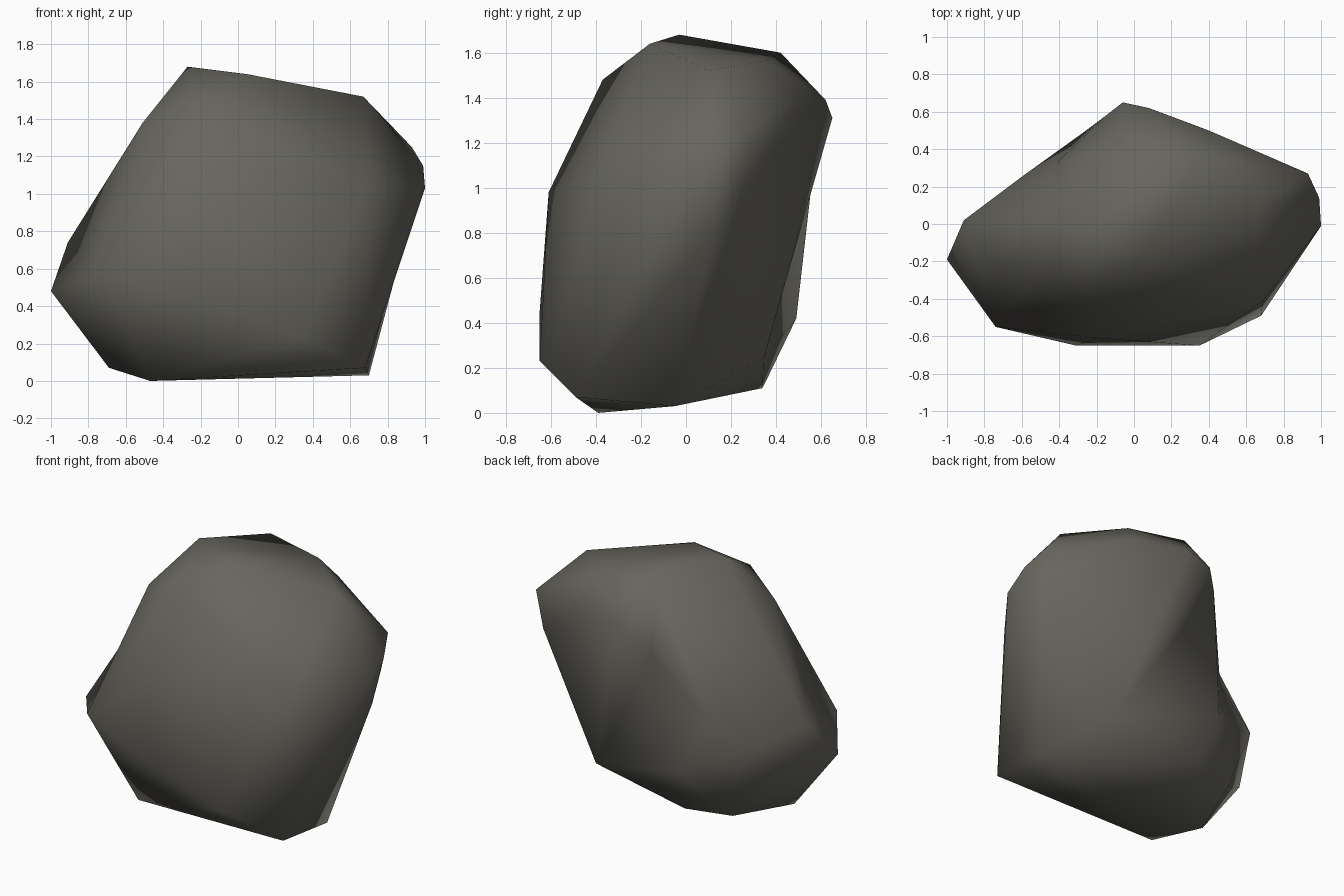
import bpy, bmesh
from mathutils import Vector

# corner points of the boulder
corners = [
    # crown
    (-.27, -.03, 1.68), (.05, -.16, 1.64), (.67, .10, 1.52), (-.05, .42, 1.60),
    (-.22, -.37, 1.48), (.35, .36, 1.565),
    # front
    (.69, -.41, 1.05), (-.20, -.61, .98), (-.31, -.65, .45), (.35, -.65, .23),
    # right
    (.93, .27, 1.25), (.99, .14, 1.15), (1.0, -.01, 1.03),
    # back
    (.08, .62, 1.39), (-.06, .65, 1.31), (.40, .50, 1.40),
    (-.27, .49, .42), (.43, .345, .24),
    # left lobe
    (-1.0, -.19, .48), (-.74, -.55, .57),
    # underside
    (-.69, -.17, .07), (-.47, -.39, 0), (.68, -.49, .07), (.70, -.05, .03),
    (-.23, .34, .11), (-.53, .26, .11),
]
# hollows: (position while wrapping, final sunken position)
hollows = [
    # above the lobe, and the lobe's upper ridge
    ((-.86, -.20, .96), (-.71, -.24, .86)),
    ((-.60, .45, 1.0), (-.41, .33, .75)),
    ((-.55, -.25, 1.40), (-.51, -.22, 1.38)),
    ((-1.06, -.05, .80), (-.91, .02, .74)),
    ((-.64, .33, .55), (-.59, .26, .55)),
    # under the right-hand overhang
    ((.96, .27, 1.0), (.89, .25, .99)),
    ((.97, .13, .82), (.91, .13, .82)),
    # under the back ridge
    ((-.20, .66, 1.18), (-.15, .58, 1.21)),
]

# wrap a hull round all points, then sink the hollows
bm = bmesh.new()
for c in corners:
    bm.verts.new(c)
sink = [(bm.verts.new(a), Vector(b)) for a, b in hollows]
bmesh.ops.convex_hull(bm, input=bm.verts[:])
for v, target in sink:
    if v.is_valid:
        v.co = target
loose = [v for v in bm.verts if not v.link_faces]
bmesh.ops.delete(bm, geom=loose, context='VERTS')
bmesh.ops.recalc_face_normals(bm, faces=bm.faces[:])
for f in bm.faces:
    f.smooth = True

mesh = bpy.data.meshes.new("boulder")
bm.to_mesh(mesh)
bm.free()
boulder = bpy.data.objects.new("boulder", mesh)
bpy.context.collection.objects.link(boulder)

# stone colour
stone = bpy.data.materials.new("dark_stone")
stone.diffuse_color = (.135, .13, .11, 1)
mesh.materials.append(stone)
